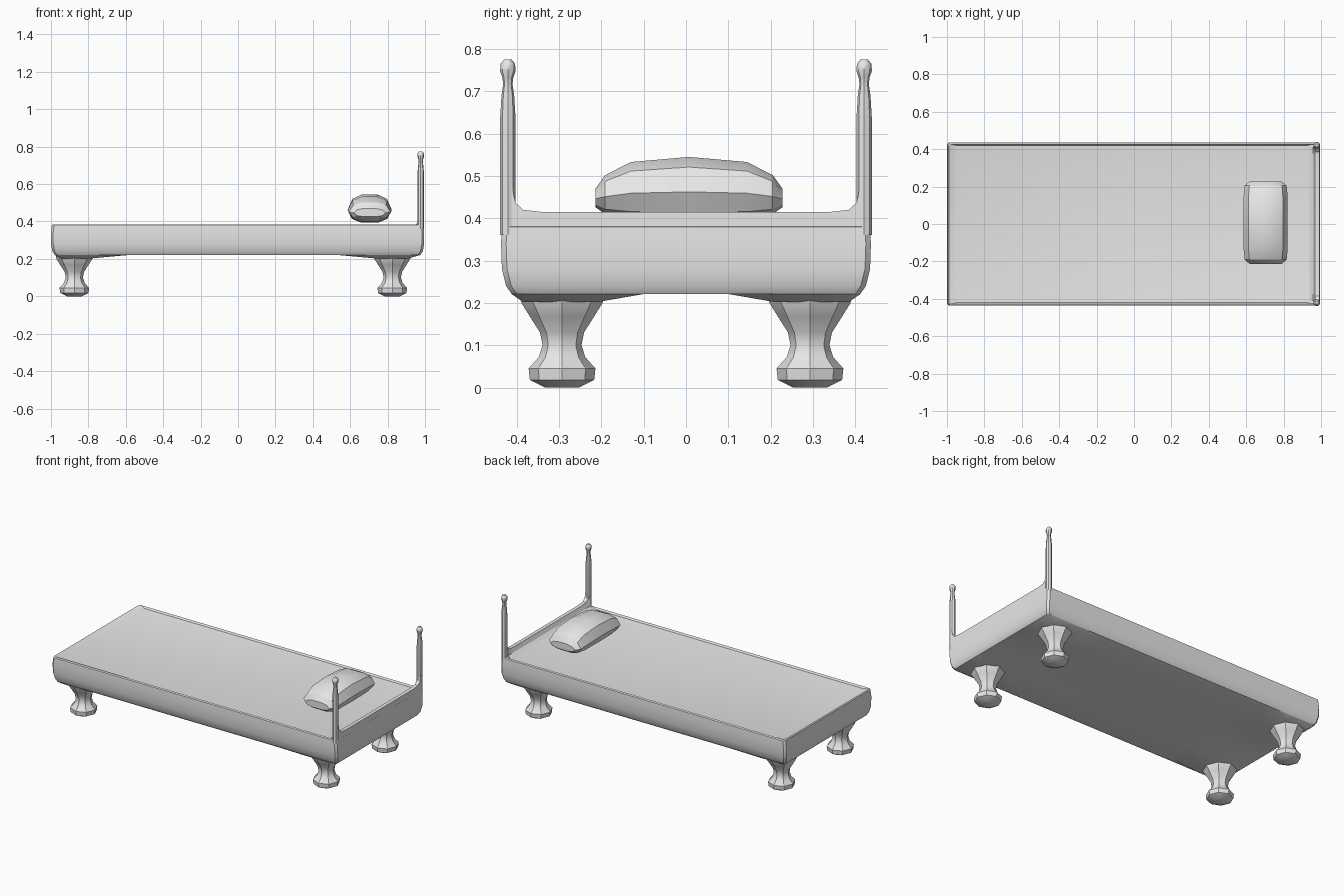
import bpy, bmesh, math

cube = bpy.data.objects.get("Cube")
if cube:
    bpy.data.objects.remove(cube, do_unlink=True)

grey = bpy.data.materials.new("light grey")
grey.use_nodes = True
grey.diffuse_color = (0.8, 0.8, 0.8, 1)
grey.node_tree.nodes["Principled BSDF"].inputs["Base Color"].default_value = grey.diffuse_color


def finish(name, bm, angle=30):
    """Turn a bmesh into a grey, smooth-shaded object."""
    bmesh.ops.recalc_face_normals(bm, faces=bm.faces)
    mesh = bpy.data.meshes.new(name)
    bm.to_mesh(mesh)
    bm.free()
    obj = bpy.data.objects.new(name, mesh)
    bpy.context.collection.objects.link(obj)
    mesh.materials.append(grey)
    bpy.ops.object.select_all(action='DESELECT')
    obj.select_set(True)
    bpy.context.view_layer.objects.active = obj
    bpy.ops.object.shade_smooth_by_angle(angle=math.radians(angle))
    return obj


def loft(name, rings, cap_start=True, cap_end=True, angle=30):
    """Bridge closed rings of equal length."""
    bm = bmesh.new()
    loops = [[bm.verts.new(p) for p in ring] for ring in rings]
    n = len(loops[0])
    for a, b in zip(loops, loops[1:]):
        for i in range(n):
            j = (i + 1) % n
            bm.faces.new((a[i], a[j], b[j], b[i]))
    if cap_start:
        bm.faces.new(loops[0])
    if cap_end:
        bm.faces.new(loops[-1])
    return finish(name, bm, angle)


def lathe(name, profile, x, y, sides=8, angle=30):
    """Turned part from (radius, height) pairs."""
    turn = [2 * math.pi * i / sides for i in range(sides)]
    rings = [[(x + r * math.cos(t), y + r * math.sin(t), z) for t in turn]
             for r, z in profile]
    return loft(name, rings, angle=angle)


def frame_ring(x0, x1, y, z, z_head=None, c=0.012):
    """Rectangle with clipped corners; the head end may sit higher."""
    h = z if z_head is None else z_head
    return [(x0 + c, -y, z), (x1 - c, -y, h), (x1, -y + c, h), (x1, y - c, h),
            (x1 - c, y, h), (x0 + c, y, z), (x0, y - c, z), (x0, -y + c, z)]


# Bed box: bulging sides, thin rim and slightly sunken mattress
loft("bed_box", [
    frame_ring(-0.98, 0.975, 0.412, 0.221),
    frame_ring(-0.992, 0.988, 0.425, 0.24),
    frame_ring(-1.0, 0.995, 0.435, 0.28),
    frame_ring(-1.0, 0.995, 0.437, 0.34),
    frame_ring(-0.995, 0.993, 0.435, 0.38),
    frame_ring(-0.99, 0.975, 0.427, 0.385),
    frame_ring(-0.957, 0.93, 0.42, 0.374, c=0.006),
], cap_start=False)

# Headboard: low wall that curves up into the posts
wall = [(0, 0.415), (0.34, 0.415), (0.385, 0.42), (0.403, 0.437), (0.412, 0.48)]
stations = [(-y, z) for y, z in reversed(wall[1:])] + wall
loft("headboard", [[(0.93, y, 0.37), (0.958, y, 0.39), (0.969, y, z),
                    (0.992, y, z), (0.993, y, 0.37)] for y, z in stations])

# Underside dips toward each leg
xs = (-0.98, -0.95, -0.79, -0.58, 0.53, 0.74, 0.91, 0.975)
ys = (-0.412, -0.385, -0.21, -0.1, 0.1, 0.21, 0.385, 0.412)
near_leg = (1, 2, 5, 6)
bm = bmesh.new()
grid = [[bm.verts.new((x, y, 0.202 if i in near_leg and j in near_leg else 0.221))
         for j, y in enumerate(ys)] for i, x in enumerate(xs)]
for i in range(len(xs) - 1):
    for j in range(len(ys) - 1):
        bm.faces.new((grid[i][j], grid[i][j + 1], grid[i + 1][j + 1], grid[i + 1][j]))
under = finish("underside", bm)
if under.data.polygons[0].normal.z > 0:
    under.data.flip_normals()

# Turned legs and bedposts, mirrored across the bed
leg = [(0.04, 0.0), (0.076, 0.018), (0.079, 0.045), (0.055, 0.072), (0.046, 0.1),
       (0.052, 0.13), (0.076, 0.168), (0.096, 0.2), (0.1, 0.222)]
post = [(0.018, 0.36), (0.018, 0.44), (0.018, 0.64), (0.015, 0.69), (0.011, 0.718),
        (0.013, 0.733), (0.0185, 0.748), (0.017, 0.765), (0.009, 0.775)]
for side, s in (("right", -1), ("left", 1)):
    lathe("foot_leg_" + side, leg, -0.875, s * 0.293)
    lathe("head_leg_" + side, leg, 0.825, s * 0.293)
    lathe("bedpost_" + side, post, 0.977, s * 0.421, angle=40)

# Pillow: faceted cushion lofted across the bed
section = [(-1, -0.1), (-0.8, -0.75), (-0.4, -1), (0.4, -1), (0.8, -0.75),
           (1, -0.1), (0.78, 0.68), (0.35, 1), (-0.35, 1), (-0.78, 0.68)]
half = [(0, 0.118, 0.075, 0.47), (0.137, 0.118, 0.067, 0.466),
        (0.198, 0.112, 0.046, 0.456), (0.221, 0.085, 0.022, 0.448)]
cuts = [(-y, w, h, z) for y, w, h, z in reversed(half[1:])] + half
loft("pillow", [[(0.704 + w * u, 0.007 + y, z + h * v) for u, v in section]
                for y, w, h, z in cuts], angle=25)
